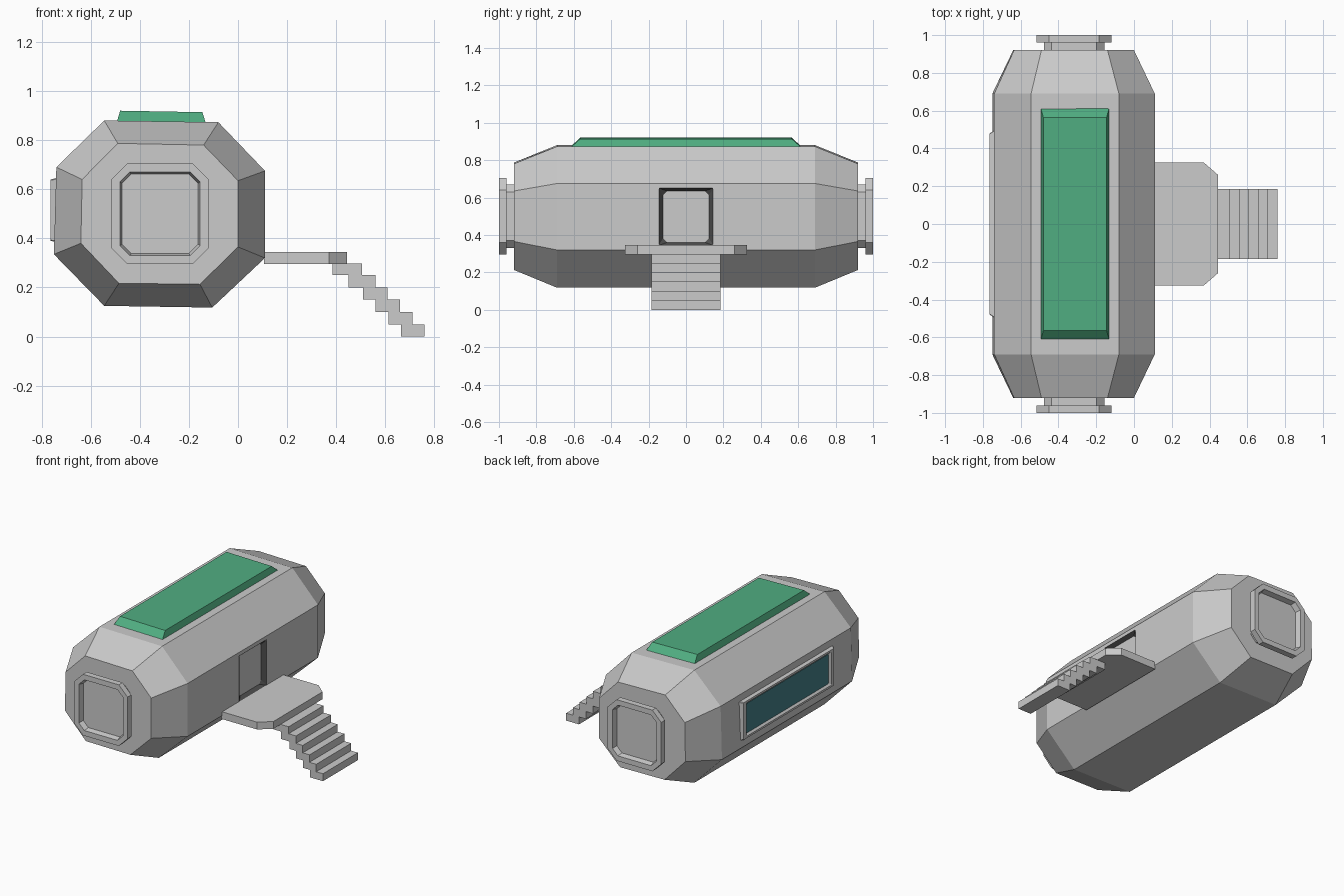
import bpy, bmesh

if "Cube" in bpy.data.objects:
    bpy.data.objects.remove(bpy.data.objects["Cube"])


def material(name, color):
    m = bpy.data.materials.new(name)
    m.diffuse_color = (*color, 1)
    m.use_nodes = True
    m.node_tree.nodes["Principled BSDF"].inputs["Base Color"].default_value = m.diffuse_color
    return m


green = material("green", (0.08, 0.42, 0.22))
teal = material("teal", (0.06, 0.22, 0.25))
dark = material("dark", (0.08, 0.08, 0.08))


def loft(name, rings, mat=None, cap_start=True, cap_end=True):
    """Skin a list of equal-length point rings into a flat-faced mesh."""
    bm = bmesh.new()
    vr = [[bm.verts.new(p) for p in r] for r in rings]
    n = len(rings[0])
    for a, b in zip(vr, vr[1:]):
        for i in range(n):
            j = (i + 1) % n
            bm.faces.new((a[i], a[j], b[j], b[i]))
    if cap_start:
        bm.faces.new(vr[0][::-1])
    if cap_end:
        bm.faces.new(vr[-1])
    if cap_start:
        bmesh.ops.recalc_face_normals(bm, faces=bm.faces)
    me = bpy.data.meshes.new(name)
    bm.to_mesh(me)
    bm.free()
    ob = bpy.data.objects.new(name, me)
    bpy.context.collection.objects.link(ob)
    if mat:
        me.materials.append(mat)
    return ob


def octo(cu, cv, hu, hv, c):
    """Rectangle outline with chamfered corners, counter-clockwise."""
    pts = [(hu, c - hv), (hu, hv - c), (hu - c, hv), (c - hu, hv),
           (-hu, hv - c), (-hu, c - hv), (c - hu, -hv), (hu - c, -hv)]
    return [(cu + u, cv + v) for u, v in pts]


def at_x(pts, x):
    return [(x, u, v) for u, v in pts]


def at_y(pts, y):
    return [(u, y, v) for u, v in pts]


def at_z(pts, z):
    return [(u, v, z) for u, v in pts]


# hull: octagonal tube with tapered ends
body = [(-.545, .88), (-.08, .873), (.11, .675), (.11, .32),
        (-.105, .118), (-.545, .125), (-.75, .335), (-.74, .69)]
tip = [(-.49, .787), (-.14, .78), (0, .635), (0, .365),
       (-.155, .213), (-.485, .217), (-.64, .38), (-.635, .64)]
hull = loft("hull", [at_y(tip, -.92), at_y(body, -.69), at_y(body, .69), at_y(tip, .92)])

# doorway opening cut into the hull
door_out = octo(0, .4975, .145, .1525, .002)
door_in = octo(0, .4975, .122, .137, .022)
cutter = loft("doorway_cutter", [at_x(door_out, .07), at_x(door_out, .2)])
cutter.hide_render = True
mod = hull.modifiers.new("doorway", 'BOOLEAN')
mod.operation = 'DIFFERENCE'
mod.solver = 'EXACT'
mod.object = cutter
bpy.context.view_layer.objects.active = hull
bpy.ops.object.modifier_apply(modifier=mod.name)
bpy.data.objects.remove(cutter)

# dark sloped door frame and door panel
loft("door_frame", [at_x(door_in, .085), at_x(door_out, .111)], dark,
     cap_start=False, cap_end=False).data.flip_normals()
loft("door_panel", [at_x(door_in, .075), at_x(door_in, .086)])

# docking hatches on both ends
for side, s in (("front", -1), ("back", 1)):
    def ring(hu, hv, c, y):
        return at_y(octo(-.3175, .5, hu, hv, c), s * y)
    loft(side + "_hatch", [ring(.16, .17, .04, .91), ring(.16, .17, .04, .96),
                           ring(.198, .205, .065, .96), ring(.198, .205, .065, 1),
                           ring(.163, .17, .04, 1), ring(.155, .162, .038, .965)])

# long side window with bevelled frame
def win(hu, hv, c, x):
    return at_x(octo(0, .515, hu, hv, c), x)


loft("window_frame", [win(.5, .132, .004, -.735), win(.48, .125, .004, -.764),
                      win(.45, .112, .004, -.764), win(.435, .1, .004, -.752)])
loft("window_glass", [win(.434, .099, .004, -.745), win(.434, .099, .004, -.7535)], teal)

# roof skylight with sloped sides
base = [(-.495, -.62, .87), (-.13, -.62, .865), (-.13, .62, .865), (-.495, .62, .87)]
top = [(-.48, -.565, .92), (-.145, -.565, .914), (-.145, .565, .914), (-.48, .565, .92)]
loft("roof_skylight", [base, top], green)

# entrance platform with clipped outer corners
deck = [(.105, -.325), (.37, -.325), (.445, -.26), (.445, .26), (.37, .325), (.105, .325)]
loft("platform", [at_z(deck, .296), at_z(deck, .345)])

# stairs: one stepped profile extruded across
front = [.505, .56, .61, .66, .71, .76]
back = [.385, .45, .51, .56, .613, .665]
outer, inner = [], []
for i in range(6):
    t = .297 if i == 0 else .30 - .05 * i
    b = .25 - .05 * i
    outer += [(front[i], t), (front[i], b)]
    inner += [(back[i], t), (back[i], b)]
profile = outer + inner[::-1]
loft("stairs", [at_y(profile, -.185), at_y(profile, .185)])
